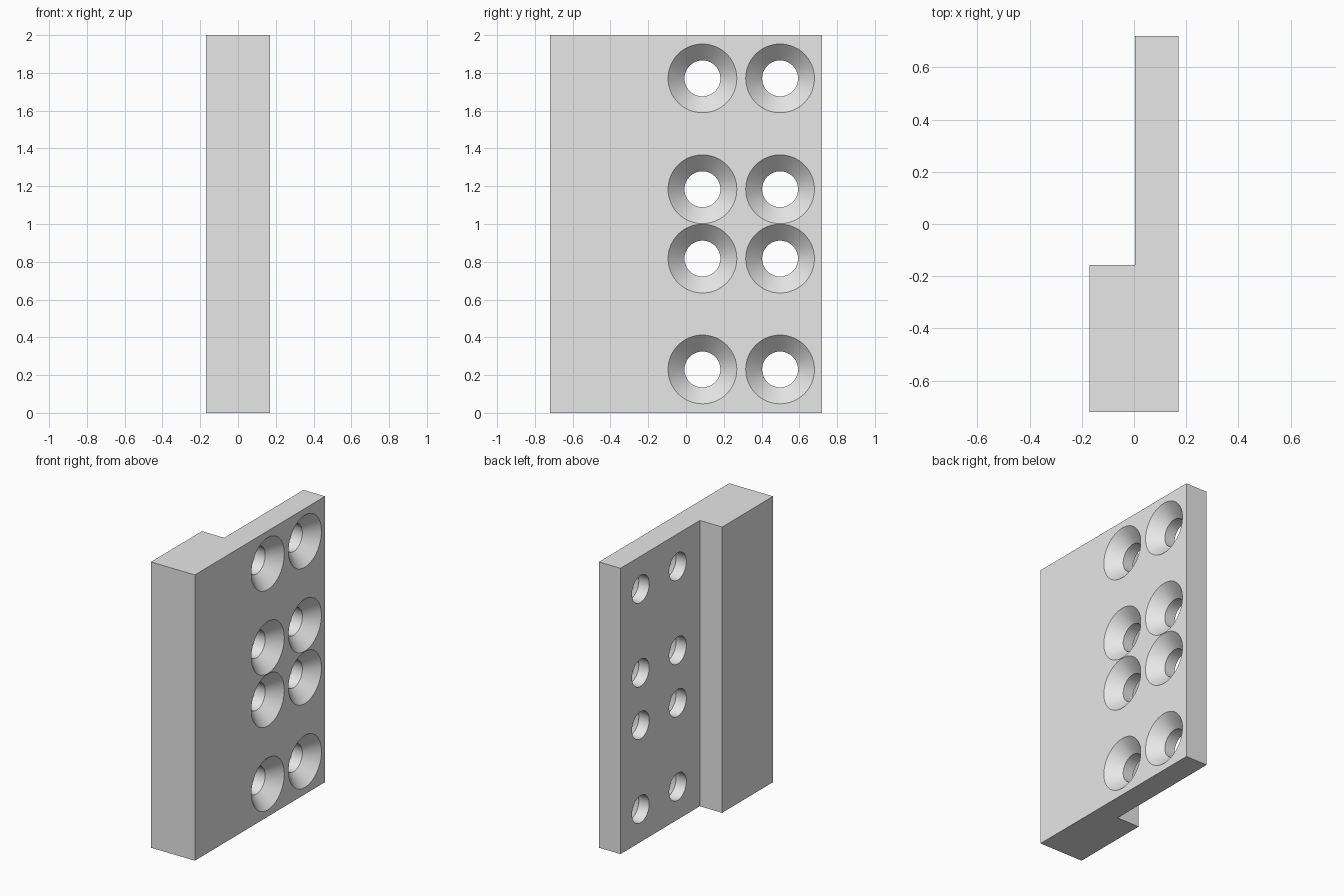
import bpy
import bmesh
from math import cos, sin, tau, radians

cube = bpy.data.objects.get("Cube")
if cube:
    bpy.data.objects.remove(cube, do_unlink=True)

GREY = (0.8, 0.8, 0.8, 1.0)
grey = bpy.data.materials.new("plain_grey")
grey.use_nodes = True
grey.diffuse_color = GREY
grey.node_tree.nodes["Principled BSDF"].inputs["Base Color"].default_value = GREY

FACE_X = 0.17      # countersunk face
STEP_X = 0.003     # back of the thin flange
HEIGHT = 2.0


def make_object(name, bm):
    bmesh.ops.recalc_face_normals(bm, faces=bm.faces)
    mesh = bpy.data.meshes.new(name)
    bm.to_mesh(mesh)
    bm.free()
    mesh.materials.append(grey)
    obj = bpy.data.objects.new(name, mesh)
    bpy.context.collection.objects.link(obj)
    return obj


# Stepped plate: L-shaped plan extruded upwards
plan = [(-0.17, -0.72), (FACE_X, -0.72), (FACE_X, 0.72),
        (STEP_X, 0.72), (STEP_X, -0.157), (-0.17, -0.157)]
bm = bmesh.new()
base = bm.faces.new([bm.verts.new((x, y, 0)) for x, y in plan])
top = bmesh.ops.extrude_face_region(bm, geom=[base])
bmesh.ops.translate(bm, vec=(0, 0, HEIGHT),
                    verts=[v for v in top["geom"] if isinstance(v, bmesh.types.BMVert)])
plate = make_object("stepped_plate", bm)

# Countersunk screw holes: a turned profile of (x, radius) along the x axis
BORE, SINK, SIDES = 0.095, 0.182, 64
profile = [(-0.1, BORE), (FACE_X - SINK + BORE, BORE),
           (FACE_X + 0.001, SINK + 0.001), (FACE_X + 0.05, SINK + 0.001)]


def add_hole(bm, y, z):
    rings = [[bm.verts.new((x, y + r * cos(tau * i / SIDES), z + r * sin(tau * i / SIDES)))
              for i in range(SIDES)] for x, r in profile]
    for a, b in zip(rings, rings[1:]):
        for i in range(SIDES):
            j = (i + 1) % SIDES
            bm.faces.new((a[i], a[j], b[j], b[i]))
    bm.faces.new(rings[0])
    bm.faces.new(rings[-1])


bm = bmesh.new()
for y in (0.087, 0.498):
    for z in (0.23, 0.817, 1.184, 1.771):
        add_hole(bm, y, z)
cutter = make_object("screw_hole_cutter", bm)
cutter.hide_render = True

# Cut the holes, then drop the cutter
cut = plate.modifiers.new("screw_holes", "BOOLEAN")
cut.operation = "DIFFERENCE"
cut.solver = "EXACT"
cut.object = cutter
bpy.ops.object.select_all(action="DESELECT")
plate.select_set(True)
bpy.context.view_layer.objects.active = plate
bpy.ops.object.modifier_apply(modifier=cut.name)
bpy.data.objects.remove(cutter, do_unlink=True)

bpy.ops.object.shade_smooth_by_angle(angle=radians(30))
